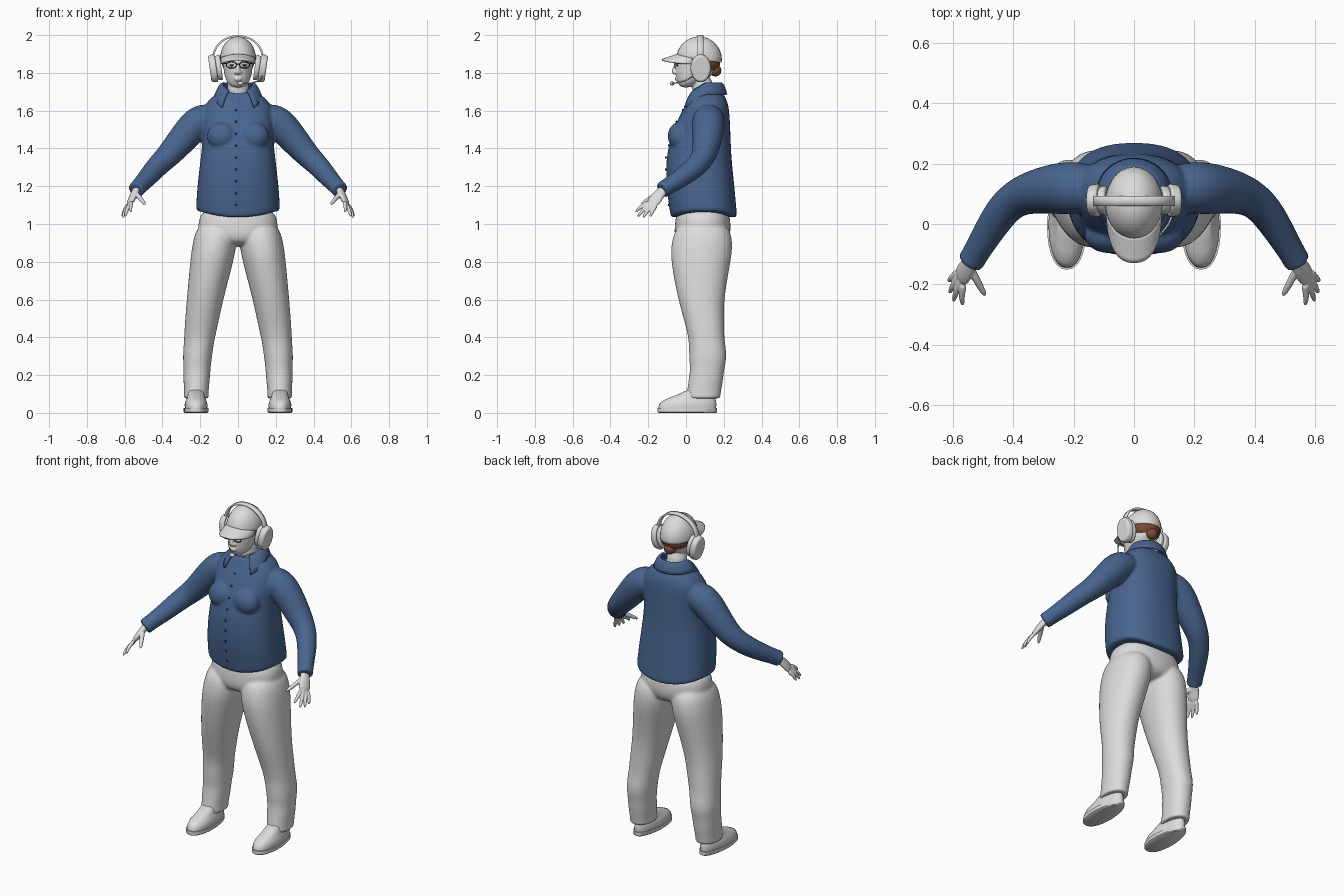
import bpy, bmesh
from math import sin, cos, pi, radians, sqrt
from mathutils import Vector, Matrix

cube = bpy.data.objects.get("Cube")
if cube:
    bpy.data.objects.remove(cube)


def material(name, rgb):
    m = bpy.data.materials.new(name)
    m.use_nodes = True
    m.diffuse_color = (*rgb, 1)
    m.node_tree.nodes["Principled BSDF"].inputs["Base Color"].default_value = (*rgb, 1)
    return m


GREY = material("light_grey", (0.72, 0.72, 0.72))
BLUE = material("shirt_blue", (0.065, 0.13, 0.275))
BROWN = material("hair_brown", (0.2, 0.07, 0.04))
DARK = material("dark_navy", (0.02, 0.04, 0.08))


def loft(bm, rings, ref=None, n=20, power=2.0):
    """Closed skin over rings (x, y, z, ra, rb); rings lie flat, or across the path if ref is given."""
    pts = [Vector(r[:3]) for r in rings]
    loops = []
    for i, r in enumerate(rings):
        a, b = Vector((1, 0, 0)), Vector((0, 1, 0))
        if ref:
            t = (pts[min(i + 1, len(pts) - 1)] - pts[max(i - 1, 0)]).normalized()
            a = Vector(ref)
            a = (a - t * a.dot(t)).normalized()
            b = t.cross(a)
        loop = []
        for k in range(n):
            c, s = cos(2 * pi * k / n), sin(2 * pi * k / n)
            c = abs(c) ** (2 / power) * (1 if c > 0 else -1)
            s = abs(s) ** (2 / power) * (1 if s > 0 else -1)
            loop.append(bm.verts.new(pts[i] + a * c * r[3] + b * s * r[4]))
        loops.append(loop)
    for p, q in zip(loops, loops[1:]):
        for k in range(n):
            j = (k + 1) % n
            bm.faces.new((p[k], p[j], q[j], q[k]))
    bm.faces.new(loops[0][::-1])
    bm.faces.new(loops[-1])


def tube(bm, path, radii, n=10, ref=(0.3, 0.5, 0.8)):
    loft(bm, [(*p, r, r) for p, r in zip(path, radii)], ref, n)


def ellipsoid(bm, centre, radii):
    bmesh.ops.create_uvsphere(bm, u_segments=28, v_segments=16, radius=1,
                              matrix=Matrix.Translation(centre) @ Matrix.Diagonal((*radii, 1)))


def patch(bm, fn, nu, nv):
    """Open sheet through fn(u, v) with u and v from 0 to 1."""
    g = [[bm.verts.new(fn(i / nu, j / nv)) for j in range(nv + 1)] for i in range(nu + 1)]
    for i in range(nu):
        for j in range(nv):
            bm.faces.new((g[i][j], g[i + 1][j], g[i + 1][j + 1], g[i][j + 1]))


def finish(name, bm, mat, mirror=False, thick=0, bevel=0, subsurf=0, voxel=0, smooth=0):
    bmesh.ops.recalc_face_normals(bm, faces=bm.faces[:])
    me = bpy.data.meshes.new(name)
    bm.to_mesh(me)
    bm.free()
    me.materials.append(mat)
    me.shade_smooth()
    if not subsurf:
        me.set_sharp_from_angle(angle=radians(45))
    ob = bpy.data.objects.new(name, me)
    bpy.context.collection.objects.link(ob)
    if mirror:
        ob.modifiers.new("mirror", 'MIRROR').use_mirror_merge = False
    if thick:
        m = ob.modifiers.new("thickness", 'SOLIDIFY')
        m.thickness, m.offset = thick, 0
    if bevel:
        m = ob.modifiers.new("bevel", 'BEVEL')
        m.width, m.segments = bevel, 3
    if subsurf:
        m = ob.modifiers.new("subdivide", 'SUBSURF')
        m.levels = m.render_levels = subsurf
    if voxel:
        m = ob.modifiers.new("fuse", 'REMESH')
        m.mode, m.voxel_size, m.use_smooth_shade = 'VOXEL', voxel, True
    if smooth:
        m = ob.modifiers.new("relax", 'SMOOTH')
        m.factor, m.iterations = 0.5, smooth
    return ob


# Shirt: torso with a curved hem, chest and sleeves fused together
torso = [(1.03, .095, .222, .175), (1.036, .095, .224, .177), (1.2, .075, .217, .182),
         (1.35, .067, .198, .174), (1.45, .077, .187, .16), (1.55, .093, .19, .14),
         (1.62, .11, .185, .118), (1.67, .115, .145, .097), (1.705, .11, .09, .075)]
bm = bmesh.new()
loft(bm, [(0, y, z, rx, ry) for z, y, rx, ry in torso], n=28, power=2.4)
for v in bm.verts:
    if v.co.z < 1.04:
        v.co.z += 0.035 * (v.co.x / 0.22) ** 2
sleeve = [(.11, .12, 1.575, .075), (.21, .12, 1.55, .092), (.285, .115, 1.46, .082),
          (.37, .098, 1.36, .068), (.425, .06, 1.31, .061), (.475, -.015, 1.25, .053),
          (.525, -.1, 1.197, .044), (.54, -.125, 1.18, .046), (.542, -.128, 1.178, .046)]
for s in (1, -1):
    tube(bm, [(s * x, y, z) for x, y, z, r in sleeve], [p[3] for p in sleeve], 16, (0, .3, 1))
    ellipsoid(bm, (s * .085, -.035, 1.465), (.08, .062, .075))
finish("shirt", bm, BLUE, subsurf=2, voxel=.008, smooth=5)

# Collar: sheet wrapped around the neck with pointed front flaps
def collar(u, v):
    a = radians(-143 + 286 * u)
    f = max(0, -cos(a))
    top = Vector((.078 * sin(a), .105 + .08 * cos(a), 1.745 - .05 * f))
    low = Vector(((.118 + .03 * f) * sin(a), .105 + (.108 + .04 * f) * cos(a), 1.685 - .085 * f))
    return top.lerp(low, v) + Vector((0, 0, .012 * sin(pi * v)))


bm = bmesh.new()
patch(bm, collar, 32, 5)
finish("collar", bm, BLUE, thick=.012)

# Buttons down the shirt front
bm = bmesh.new()
for i in range(9):
    z = 1.1 + i * .063
    for lo, hi in zip(torso, torso[1:]):
        if lo[0] <= z < hi[0]:
            t = (z - lo[0]) / (hi[0] - lo[0])
            y = (lo[1] - lo[3]) * (1 - t) + (hi[1] - hi[3]) * t
            ellipsoid(bm, (-.01, y, z), (.006, .005, .006))
finish("shirt_buttons", bm, DARK)

# Trousers: pelvis and two legs fused together
bm = bmesh.new()
loft(bm, [(0, .087, 1.1, .19, .135), (0, .09, 1.0, .215, .15), (0, .085, .93, .21, .15),
          (0, .08, .88, .15, .11)], n=24, power=2.3)
leg = [(.11, .09, 1.02, .1, .135), (.123, .085, .9, .119, .166), (.139, .078, .8, .115, .16),
       (.175, .078, .6, .097, .121), (.195, .1, .46, .088, .102), (.206, .11, .38, .08, .094),
       (.215, .117, .3, .078, .102), (.217, .112, .23, .071, .09), (.219, .106, .18, .071, .092),
       (.221, .095, .11, .064, .09), (.221, .09, .08, .066, .092), (.221, .09, .076, .066, .092)]
for s in (1, -1):
    loft(bm, [(s * r[0], *r[1:]) for r in leg], n=24, power=2.15)
finish("trousers", bm, GREY, subsurf=2, voxel=.008, smooth=4)

# Shoes: sole and rounded upper, narrower at the heel
def shoe(name, rings):
    bm = bmesh.new()
    loft(bm, [(.222, y, z, rx, ry) for z, y, rx, ry in rings], n=28, power=2.3)
    for v in bm.verts:
        v.co.x = .222 + (v.co.x - .222) * (1 - 1.2 * max(0, v.co.y))
    finish(name, bm, GREY, mirror=True)


shoe("soles", [(0, .007, .06, .152), (.005, .007, .066, .158), (.026, .007, .066, .158)])
shoe("shoe_uppers", [(.026, .007, .06, .152), (.045, .009, .061, .152), (.062, .016, .057, .143),
                     (.078, .03, .05, .125), (.09, .045, .047, .106), (.12, .075, .044, .07)])
bm = bmesh.new()
for i in range(4):
    y, z = -.075 + .018 * i, .074 + .0065 * i
    tube(bm, [(.196, y, z), (.222, y, z + .008), (.248, y, z)], [.004] * 3, 8)
finish("shoe_laces", bm, GREY, mirror=True)

# Hands: palm, four fingers and thumb fused together
side = Vector((.4, .85, -.3)).normalized()
knuckle = Vector((.577, -.185, 1.1))
bm = bmesh.new()
loft(bm, [(.525, -.095, 1.2, .026, .022), (.542, -.13, 1.172, .027, .02),
          (.56, -.157, 1.138, .038, .018), (.577, -.185, 1.1, .036, .014)], side, 16)
tips = [(.565, -.27, 1.06), (.597, -.258, 1.035), (.61, -.23, 1.03), (.612, -.19, 1.035)]
for off, tip in zip((-.029, -.01, .009, .026), tips):
    root, tip = knuckle + side * off, Vector(tip)
    mid = root.lerp(tip, .55) + Vector((.006, -.003, .004))
    tube(bm, [root.lerp(tip, -.15), root, mid, tip], [.011, .012, .0105, .007])
tube(bm, [(.545, -.14, 1.165), (.525, -.175, 1.145), (.507, -.21, 1.122), (.49, -.24, 1.102)],
     [.015, .014, .012, .008])
finish("hands", bm, GREY, mirror=True, subsurf=1, voxel=.0035, smooth=3)

# Head, neck and nose fused together
bm = bmesh.new()
loft(bm, [(0, 0, 1.722, .026, .026), (0, .004, 1.737, .05, .043), (0, .028, 1.765, .066, .08),
          (0, .05, 1.8, .075, .107), (0, .06, 1.85, .08, .117), (0, .066, 1.9, .08, .112),
          (0, .07, 1.95, .06, .085)], n=24)
loft(bm, [(0, .105, 1.63, .066, .062), (0, .09, 1.7, .058, .058), (0, .08, 1.8, .056, .056)])
tube(bm, [(0, -.05, 1.85), (0, -.062, 1.825), (0, -.068, 1.805), (0, -.05, 1.796)],
     [.009, .011, .015, .012])
for s in (1, -1):
    ellipsoid(bm, (s * .012, -.058, 1.802), (.01, .011, .008))
ellipsoid(bm, (0, -.05, 1.771), (.023, .01, .005))
ellipsoid(bm, (0, -.048, 1.762), (.019, .01, .006))
finish("head", bm, GREY, subsurf=1, voxel=.0045, smooth=3)

# Eyes and glasses
bm = bmesh.new()
ellipsoid(bm, (.033, -.047, 1.84), (.012, .005, .005))
finish("eyes", bm, DARK, mirror=True)
bm = bmesh.new()
patch(bm, lambda u, v: Vector(((.027 + .0025 * cos(2 * pi * v)) * cos(2 * pi * u) + .034,
                               -.058 + .0025 * sin(2 * pi * v),
                               (.017 + .0025 * cos(2 * pi * v)) * sin(2 * pi * u) + 1.842)), 28, 8)
tube(bm, [(0, -.062, 1.848), (.01, -.06, 1.846)], [.0025] * 2, 8)
tube(bm, [(.06, -.057, 1.848), (.074, -.045, 1.85), (.086, .05, 1.855)], [.003] * 3, 8)
finish("glasses", bm, DARK, mirror=True)

# Hair and bun
bm = bmesh.new()
ellipsoid(bm, (0, .087, 1.85), (.085, .094, .056))
ellipsoid(bm, (0, .156, 1.813), (.034, .031, .032))
finish("hair_and_bun", bm, BROWN)

# Cap: crown cut lower at the back, and an arched brim
bm = bmesh.new()
ellipsoid(bm, (0, .069, 1.87), (.093, .118, .12))
bmesh.ops.bisect_plane(bm, geom=bm.verts[:] + bm.edges[:] + bm.faces[:], clear_inner=True,
                       plane_co=(0, .07, 1.868), plane_no=(0, .12, 1))
finish("cap_crown", bm, GREY, thick=.006)


def brim(u, v):
    w = 2 * u - 1
    y = .07 - .11 * sqrt(1 - .88 * w * w) - .088 * v * sqrt(max(0, 1 - w ** 4))
    return Vector((.09 * w, y, 1.899 - .03 * v - .022 * w * w))


bm = bmesh.new()
patch(bm, brim, 28, 6)
finish("cap_brim", bm, GREY, thick=.008)

# Ear defenders: cushion and shell on each side, band over the top, button on the cap
tilt = Matrix.Translation((.122, .078, 1.825)) @ Matrix.Rotation(radians(8), 4, 'Y')
for name, off, depth, ry, rz in (("ear_cushions", -.02, .028, .05, .07),
                                 ("ear_cups", .01, .036, .056, .077)):
    bm = bmesh.new()
    bmesh.ops.create_cone(bm, cap_ends=True, segments=32, radius1=1, radius2=.9, depth=1,
                          matrix=tilt @ Matrix.Translation((off, 0, 0))
                          @ Matrix.Diagonal((depth, ry, rz, 1)) @ Matrix.Rotation(pi / 2, 4, 'Y'))
    finish(name, bm, GREY, mirror=True, bevel=.009)
bm = bmesh.new()
patch(bm, lambda u, v: Vector((.131 * cos(pi * u), .06 + .032 * v, 1.87 + .125 * sin(pi * u) ** .9)),
      40, 2)
finish("headband", bm, GREY, thick=.01)

# Microphone on a curved boom
bm = bmesh.new()
tube(bm, [(.13, .04, 1.785), (.115, 0, 1.76), (.075, -.05, 1.747), (.02, -.072, 1.745)],
     [.005, .004, .0035, .0035], 8)
ellipsoid(bm, (.012, -.073, 1.745), (.016, .012, .011))
finish("microphone", bm, GREY)
